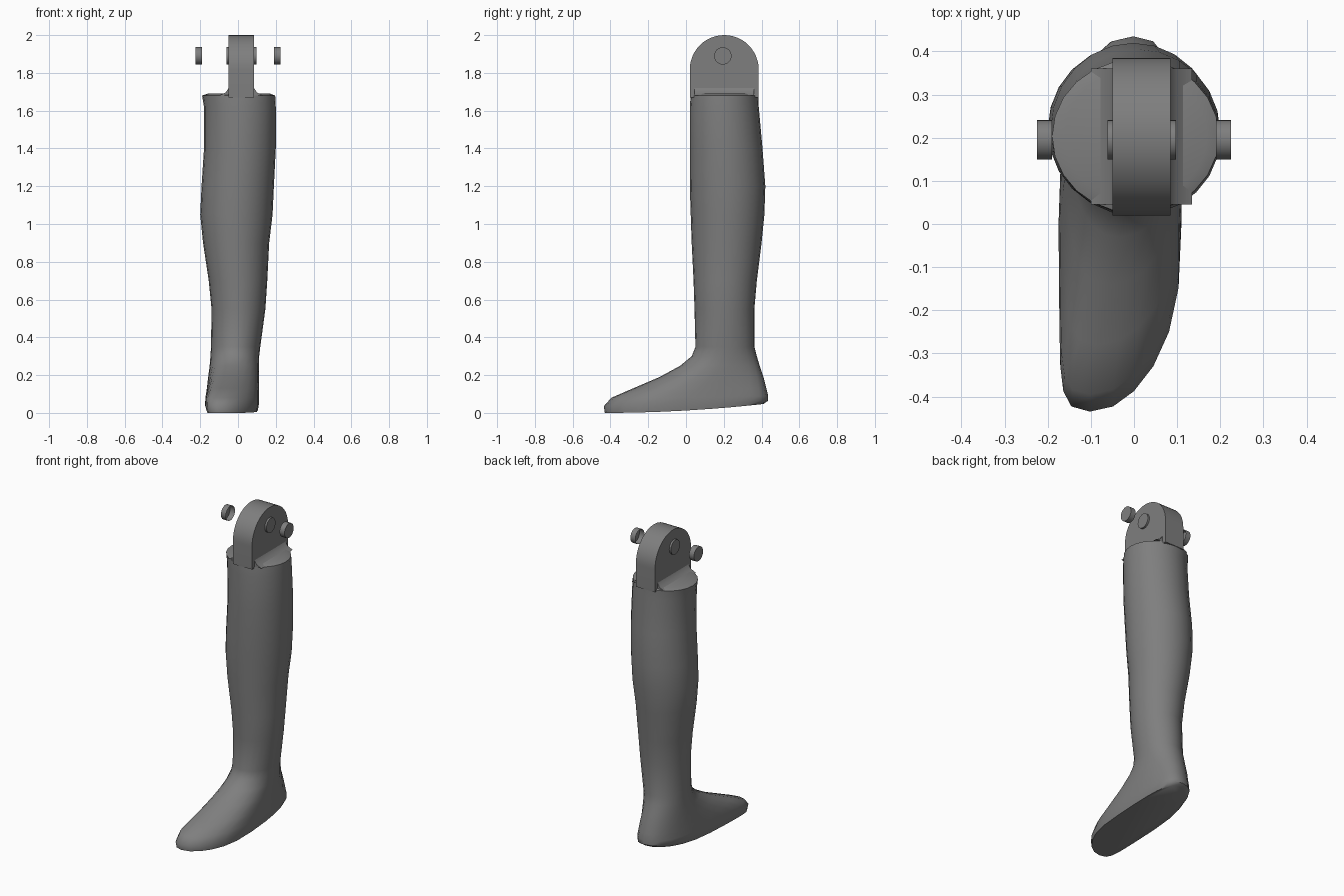
import bpy, bmesh, math

cube = bpy.data.objects.get("Cube")
if cube:
    bpy.data.objects.remove(cube)

grey = bpy.data.materials.new("mid_grey")
grey.use_nodes = True
colour = (0.21, 0.21, 0.21, 1)
grey.diffuse_color = colour
shader = grey.node_tree.nodes["Principled BSDF"]
shader.inputs["Base Color"].default_value = colour
shader.inputs["Roughness"].default_value = 0.6


def finish(name, bm, angle=40):
    bmesh.ops.recalc_face_normals(bm, faces=bm.faces)
    mesh = bpy.data.meshes.new(name)
    bm.to_mesh(mesh)
    bm.free()
    mesh.materials.append(grey)
    obj = bpy.data.objects.new(name, mesh)
    bpy.context.collection.objects.link(obj)
    bpy.ops.object.select_all(action='DESELECT')
    obj.select_set(True)
    bpy.context.view_layer.objects.active = obj
    bpy.ops.object.shade_smooth_by_angle(angle=math.radians(angle))
    return obj


def loft(name, rings, caps=(True, True), angle=40):
    bm = bmesh.new()
    loops = [[bm.verts.new(p) for p in ring] for ring in rings]
    for low, high in zip(loops, loops[1:]):
        n = len(low)
        for i in range(n):
            j = (i + 1) % n
            bm.faces.new((low[i], low[j], high[j], high[i]))
    for wanted, loop in zip(caps, (loops[0], loops[-1])):
        if wanted:
            bm.faces.new(loop)
    return finish(name, bm, angle)


def signed_pow(v, p):
    return math.copysign(abs(v) ** p, v)


def section(z, x0, x1, y0, y1, foot=0, tilt=0, sides=24):
    """Rounded horizontal slice; foot squares it off and bends the toe inward."""
    power = 1 - 0.2 * foot
    points = []
    for i in range(sides):
        a = 2 * math.pi * i / sides
        t = signed_pow(math.sin(a), power)
        y = (y0 + y1) / 2 + (y1 - y0) / 2 * t
        bend = (0.07 if t < 0 else 0.03) * foot * t ** 3
        x = (x0 + x1) / 2 + (x1 - x0) / 2 * signed_pow(math.cos(a), power) + bend
        points.append((x, y, z + tilt * ((y + 0.435) / 0.87) ** 2))
    return points


# Foot, ankle, calf and knee stump: z, left, right, front, back, foot, tilt
slices = [
    (0.0, -0.165, 0.105, -0.43, 0.41, 1, 0.05),
    (0.035, -0.175, 0.11, -0.435, 0.435, 1, 0.03),
    (0.08, -0.172, 0.11, -0.395, 0.435, 1, 0.01),
    (0.13, -0.165, 0.11, -0.28, 0.425, 0.8),
    (0.19, -0.158, 0.11, -0.14, 0.41, 0.5),
    (0.25, -0.15, 0.11, -0.03, 0.39, 0.2),
    (0.3, -0.146, 0.112, 0.03, 0.375),
    (0.35, -0.143, 0.118, 0.05, 0.362),
    (0.55, -0.14, 0.145, 0.045, 0.362),
    (0.7, -0.155, 0.155, 0.04, 0.375),
    (0.9, -0.185, 0.165, 0.03, 0.4),
    (1.05, -0.2, 0.183, 0.025, 0.415),
    (1.2, -0.193, 0.19, 0.02, 0.42),
    (1.4, -0.18, 0.2, 0.02, 0.405),
    (1.62, -0.18, 0.2, 0.02, 0.385),
    (1.68, -0.19, 0.197, 0.025, 0.382),
    (1.69, -0.16, 0.17, 0.05, 0.36),
]
loft("lower_leg_and_foot", [section(*s) for s in slices], angle=50)

# Rounded knee tab
MID_Y, TAB = 0.2025, (-0.05, 0.085)
radius = 0.1825
outline = [(MID_Y + radius, 1.67)]
outline += [(MID_Y + radius * math.cos(math.pi * i / 24),
             2 - radius + radius * math.sin(math.pi * i / 24)) for i in range(25)]
outline += [(MID_Y - radius, 1.67)]
loft("knee_tab", [[(x, y, z) for y, z in outline] for x in TAB], angle=30)

# Flared fillet where the tab meets the stump
flare = [(-0.1, 1.68), (-0.065, 1.696), (-0.05, 1.72),
         (0.085, 1.72), (0.1, 1.696), (0.135, 1.68)]
loft("tab_fillet", [[(x, y, z) for x, z in flare] for y in (0.045, 0.36)], angle=50)


# Hinge pins
def pin(name, inner, outer, closed=True):
    rings = [[(x, 0.195 + 0.046 * math.cos(math.pi * i / 12),
               1.89 + 0.046 * math.sin(math.pi * i / 12)) for i in range(24)]
             for x in (inner, outer)]
    loft(name, rings, (closed, True), 30)


for side, sign, face in (("right", -1, TAB[0]), ("left", 1, TAB[1])):
    pin(side + "_hinge_boss", face - sign * 0.01, face + sign * 0.012)
    pin(side + "_hinge_cap", sign * 0.19, sign * 0.225, closed=False)
